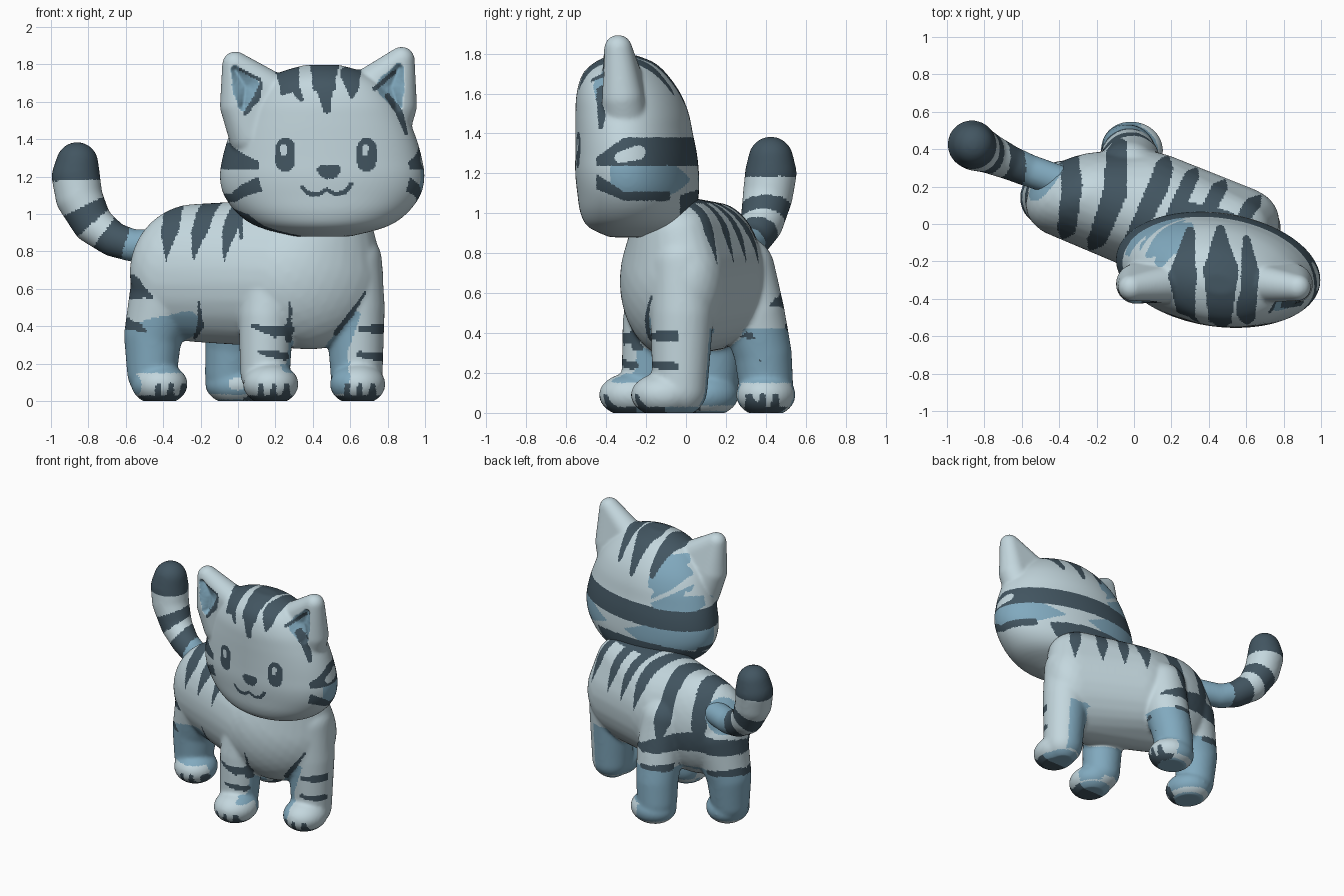
import bpy, bmesh, math
from mathutils import Matrix, Vector

if "Cube" in bpy.data.objects:
    bpy.data.objects.remove(bpy.data.objects["Cube"])

LIGHT, DARK, BLUE = 0, 1, 2
COLOURS = [("pale grey fur", (.55, .68, .73)),
           ("dark slate stripes", (.055, .092, .12)),
           ("blue grey fur", (.22, .4, .52))]


def make_material(name, rgb):
    mat = bpy.data.materials.new(name)
    mat.use_nodes = True
    mat.diffuse_color = (*rgb, 1)
    mat.node_tree.nodes["Principled BSDF"].inputs["Base Color"].default_value = (*rgb, 1)
    return mat


MATERIALS = [make_material(*c) for c in COLOURS]

# Evenly spread directions, used to round off the hulls
COUNT = 400
DIRS = []
for i in range(COUNT):
    h = 1 - (2 * i + 1) / COUNT
    a = i * math.pi * (3 - math.sqrt(5))
    s = math.sqrt(1 - h * h)
    DIRS.append(Vector((s * math.cos(a), s * math.sin(a), h)))


def hull(bm, blobs):
    """Convex skin around ellipsoids given as (centre, radii, turn)."""
    verts = []
    for centre, radii, turn in blobs:
        m = (Matrix.Translation(centre) @ Matrix.Rotation(math.radians(turn), 4, 'Z')
             @ Matrix.Diagonal((*radii, 1)))
        verts += [bm.verts.new(m @ d) for d in DIRS]
    bmesh.ops.convex_hull(bm, input=verts)


def ball(x, y, z, r):
    return (x, y, z), (r, r, r), 0


def limb(bm, balls):
    for a, b in zip(balls, balls[1:]):
        hull(bm, (ball(*a), ball(*b)))


def inside(u, v, points, scale=1):
    """Is (u, v) within a tapered stroke of (u, v, half width) points?"""
    for (u0, v0, w0), (u1, v1, w1) in zip(points, points[1:]):
        du, dv = u1 - u0, v1 - v0
        t = ((u - u0) * du + (v - v0) * dv) / (du * du + dv * dv)
        t = min(1, max(0, t))
        if math.hypot(u - u0 - t * du, v - v0 - t * dv) < scale * (w0 + t * (w1 - w0)):
            return True
    return False


# side: (axis u, axis v, facing axis, facing sign, least facing)
SIDES = {"front": (0, 2, 1, -1, .1), "back": (0, 2, 1, 1, .25),
         "left": (1, 2, 0, 1, .15), "right": (1, 2, 0, -1, .4),
         "top": (0, 1, 2, 1, .3)}


def finish(name, bm, voxel, rounds, rule, strokes=(), shape=None):
    """Fuse and soften the parts, then colour faces by rule and strokes."""
    mesh = bpy.data.meshes.new(name)
    bm.to_mesh(mesh)
    bm.free()
    obj = bpy.data.objects.new(name, mesh)
    bpy.context.collection.objects.link(obj)
    fuse = obj.modifiers.new("fuse", 'REMESH')
    fuse.mode = 'VOXEL'
    fuse.voxel_size = voxel
    soft = obj.modifiers.new("soften", 'SMOOTH')
    soft.factor = .5
    soft.iterations = rounds
    graph = bpy.context.evaluated_depsgraph_get()
    mesh = bpy.data.meshes.new_from_object(obj.evaluated_get(graph))
    obj.modifiers.clear()
    obj.data = mesh
    mesh.name = name
    for v in mesh.vertices:
        v.co.z = max(0, v.co.z)
        if shape:
            shape(v.co)
    mesh.materials.clear()
    for mat in MATERIALS:
        mesh.materials.append(mat)
    mesh.update()
    for f in mesh.polygons:
        c, n = tuple(f.center), tuple(f.normal)
        colour = rule(c, n)
        for side, paint, points in strokes:
            i, j, k, sign, least = SIDES[side]
            if n[k] * sign > least and inside(c[i], c[j], points):
                colour = paint
        f.material_index = colour
    mesh.shade_smooth()


# Torso and neck
bm = bmesh.new()
hull(bm, [((.39, -.06, .66), (.4, .255, .385), 18),
          ((.42, -.055, .89), (.31, .22, .2), 10),
          ((.1, .09, .69), (.36, .29, .37), -22),
          ((-.22, .15, .685), (.365, .23, .37), 12)])
# Legs and feet
limb(bm, [(.61, -.02, .75, .16), (.625, -.02, .5, .16), (.635, -.03, .12, .138)])
limb(bm, [(.19, -.1, .75, .18), (.15, -.17, .45, .148), (.145, -.19, .15, .133)])
limb(bm, [(-.37, .14, .64, .2), (-.455, .14, .35, .155), (-.46, .13, .15, .133)])
limb(bm, [(-.03, .28, .72, .165), (-.02, .335, .5, .16), (-.03, .385, .3, .145),
          (-.04, .4, .15, .137)])
for foot, turn in (((.64, -.11, .09), 0), ((.175, -.27, .09), 0),
                   ((-.42, .1, .09), 20), ((-.01, .4, .09), 80)):
    hull(bm, [(foot, (.149, .167, .112), turn)])

# Stripes over the back, seen from the top; they taper off down the flanks
BACK_STRIPES = [
    [(-.36, .45, .05), (-.33, .2, .055), (-.36, -.02, .05), (-.4, -.12, .04)],
    [(-.09, .46, .05), (-.1, .17, .065), (-.19, -.07, .05), (-.25, -.16, .04)],
    [(.21, .46, .04), (.13, .2, .055), (.01, -.05, .045), (-.08, -.22, .04)],
    [(.38, .38, .035), (.3, .24, .04), (.2, .02, .04)],
    [(.53, .3, .035), (.45, .18, .04), (.38, .04, .04)],
    [(.72, .2, .035), (.62, .09, .04), (.58, .02, .035)]]
TAIL_ROOT = Vector((-.5, .25, .84))


def body_rule(c, n):
    x, y, z = c
    if z > .55:
        if (TAIL_ROOT - Vector(c)).length < .135:
            return BLUE
        if z > 1.05 and x > .2 and y > -.05:
            return DARK
        low = .58 if y > .27 and x < .12 else .74
        fade = min(1, (z - low) / .16)
        return DARK if fade > 0 and n[2] > -.3 and any(
            inside(x, y, s, fade) for s in BACK_STRIPES) else LIGHT
    if x < y:  # hind legs: blue with pale toes
        toes = n[1] < -.2 and n[0] > -.7 if y < .26 else n[0] > .3
        if z < .15 and toes:
            return DARK if z < .03 else LIGHT
        return BLUE if z < .01 or (z < .42 and n[2] > -.6) else LIGHT
    if z < .03:  # front soles
        if y < (-.1 if x > .4 else -.25):
            return DARK
        return BLUE if n[2] < -.6 else LIGHT
    if z > .42 or n[2] < -.6 or y > .14:
        return LIGHT
    if x > .46:  # front legs: blue behind and inside
        return BLUE if n[0] < -.3 or (n[1] > .4 and n[0] < .4) else LIGHT
    hidden = n[1] > .2 or (z > .15 and n[0] > .35 and n[1] > -.5)
    return BLUE if hidden and x < .32 else LIGHT


FRONT_STRIPES = [
    [(0, 1.02, .025), (.02, .87, .008)],
    [(-.57, .62, .055), (-.46, .55, .008)],
    [(-.6, .42, .03), (-.49, .37, .008)],
    [(-.21, .53, .006), (-.2, .4, .018), (-.23, .34, .01)],
    [(.08, .4, .01), (.2, .37, .03), (.27, .38, .03)],
    [(.12, .26, .012), (.25, .24, .022)],
    [(.28, .53, .006), (.27, .33, .018)],
    [(.68, .58, .006), (.6, .46, .015), (.52, .36, .012)],
    [(.66, .385, .02), (.79, .385, .025)],
    [(.65, .25, .015), (.76, .235, .022)]]
REAR_STRIPES = [
    [(-.58, .6, .05), (-.3, .64, .075), (-.05, .58, .05), (.1, .54, .01)],
    [(-.58, .43, .025), (-.4, .41, .02)],
    [(-.16, .43, .025), (.02, .43, .015)]]
OUTER_STRIPES = [
    [(.02, .58, .04), (.3, .62, .06)],
    [(.02, .4, .025), (.25, .43, .025)]]

strokes = [("front", BLUE, [(-.46, .34, .1), (-.27, .41, .07)]),
           ("front", BLUE, [(.51, .13, .04), (.53, .28, .06), (.63, .46, .025)])]
for side, lines in (("front", FRONT_STRIPES), ("back", REAR_STRIPES),
                    ("right", OUTER_STRIPES), ("left", [[(.46, .56, .02), (.5, .53, .01)]])):
    strokes += [(side, DARK, line) for line in lines]
# Toe marks
for side, start in (("front", -.43), ("front", .12), ("front", .58), ("left", .31)):
    for i in range(3):
        u = start + i * .068
        strokes.append((side, DARK, [(u, .02, .018 + .004 * i), (u + .005, .085, .013)]))
finish("body", bm, .011, 16, body_rule, strokes)

# Tail
bm = bmesh.new()
limb(bm, [(-.4, .23, .84, .085), (-.56, .285, .83, .087), (-.67, .33, .865, .093),
          (-.78, .38, .95, .108), (-.85, .41, 1.09, .126), (-.867, .425, 1.2, .13),
          (-.86, .425, 1.272, .113)])


def tail_rule(c, n):
    angle = math.degrees(math.atan2(1.2 - c[2], -.5 - c[0]))
    for limit, colour in ((3, DARK), (26, LIGHT), (42, DARK), (54, LIGHT), (74, DARK)):
        if angle < limit:
            return colour
    return BLUE


finish("tail", bm, .012, 12, tail_rule)

# Head: stacked oval sections of (height, half width, front, back), splined
bm = bmesh.new()
SECTIONS = [(.88, .15, -.38, -.15), (.93, .34, -.485, -.02), (1, .45, -.525, .04),
            (1.1, .525, -.54, .06), (1.2, .547, -.55, .06), (1.3, .533, -.55, .05),
            (1.4, .505, -.55, .03), (1.5, .465, -.55, .01), (1.6, .41, -.545, -.03),
            (1.7, .32, -.515, -.1), (1.76, .22, -.45, -.17), (1.797, .09, -.37, -.27)]
keys = [Vector(s) for s in SECTIONS[:1] + SECTIONS + SECTIONS[-1:]]
levels = []
for a, b, c, d in zip(keys, keys[1:], keys[2:], keys[3:]):
    for t in (0, .25, .5, .75):
        levels.append(b + (c - a) * t / 2 + (a - b * 2.5 + c * 2 - d / 2) * t ** 2
                      + (b * 3 - a - c * 3 + d) * t ** 3 / 2)
rings = []
for z, rx, front, back in levels + keys[-1:]:
    ring = []
    for i in range(96):
        a = math.tau * i / 96
        dx = rx * math.cos(a)
        y = (front + back) / 2 + (back - front) / 2 * math.sin(a) - .1 * dx
        ring.append(bm.verts.new((.45 + dx, y, z)))
    rings.append(ring)
for low, high in zip(rings, rings[1:]):
    for i in range(96):
        j = (i + 1) % 96
        bm.faces.new((low[i], low[j], high[j], high[i]))
bm.faces.new(rings[0][::-1])
bm.faces.new(rings[-1])

# Ears
for s, lift in ((-1, 0), (1, .025)):
    hull(bm, [ball(.43 + s * .445, -.34, 1.8 + lift, .07),
              ball(.43 + s * .42, -.32, 1.58, .107),
              ball(.43 + s * .27, -.32, 1.67 + lift / 2, .1),
              ball(.43 + s * .36, -.3, 1.42, .12)])
EAR_HOLLOWS = [[(-.015, 1.77, .025), (.04, 1.68, .075), (.03, 1.58, .03)],
               [(.86, 1.78, .025), (.82, 1.68, .075), (.85, 1.58, .03)]]


def press_ears(co):
    # sink the inner ears a little, deepest in the middle
    if co.y < -.3 and co.z > 1.5:
        for points in EAR_HOLLOWS:
            co.y += .002 * sum(inside(co.x, co.z, points, k / 20) for k in range(1, 21))


def head_rule(c, n):
    x, y, z = c
    if z > 1.42:
        return LIGHT
    t = min(1, max(0, (y + .45) / .14))
    if y > -.45 and abs(z - 1.26 - .05 * t) < .02 + .05 * t:
        return DARK
    if -.45 < y < -.08 and abs(z - 1.16 + .075 * t) < .038 - .016 * t:
        return DARK
    if z < 1.01 + .3 * (y + .3) and y > (-.34 if x < .45 else -.03):
        return DARK
    cheek = .08 * min(1, 5 * (abs(x - .56) - .08))
    start = -.2 if x < .45 else -.38
    return BLUE if y > start and abs(z - 1.17) < cheek else LIGHT


strokes = [("front", BLUE, p) for p in EAR_HOLLOWS]
strokes += [("top", BLUE, [(.08, -.13, .05), (.22, -.1, .06)]),
            ("top", BLUE, [(.14, -.2, .03), (.28, -.02, .04)]),
            ("back", BLUE, [(0, 1.42, .05), (.22, 1.43, .06)]),
            ("back", BLUE, [(.13, 1.5, .07), (.22, 1.53, .06)]),
            ("back", LIGHT, [(.05, 1.57, .03), (.14, 1.5, .015), (.27, 1.42, .012)]),
            ("left", LIGHT, [(-.33, 1.28, .028), (-.24, 1.305, .037)])]
FACE = [  # ear edges, nose, mouth, forehead
    [(.01, 1.775, .008), (.115, 1.72, .01)],
    [(.125, 1.7, .01), (.1, 1.62, .018), (.04, 1.54, .012)],
    [(.73, 1.67, .012), (.84, 1.76, .01)],
    [(.8, 1.63, .015), (.86, 1.55, .02), (.9, 1.43, .01)],
    [(.45, 1.235, .026), (.525, 1.235, .026)],
    [(.465, 1.215, .025), (.51, 1.215, .025)],
    [(.345, 1.14, .012), (.38, 1.108, .012), (.43, 1.106, .012), (.475, 1.13, .01),
     (.52, 1.106, .012), (.57, 1.116, .012), (.605, 1.158, .012)],
    [(.27, 1.73, .04), (.34, 1.61, .012)],
    [(.45, 1.78, .065), (.475, 1.56, .022)],
    [(.585, 1.75, .04), (.61, 1.63, .012)]]
CROWN = [
    [(.28, -.49, .045), (.26, -.28, .075), (.3, -.04, .025)],
    [(.46, -.52, .06), (.465, -.25, .095), (.46, -.03, .025)],
    [(.61, -.49, .04), (.62, -.26, .05), (.6, -.08, .02)]]
strokes += [("front", DARK, p) for p in FACE] + [("top", DARK, p) for p in CROWN]
# Eyes with a pale glint
for x in (.252, .688):
    strokes += [("front", DARK, [(x, 1.28, .052), (x, 1.355, .052)]),
                ("front", LIGHT, [(x - .008, 1.325, .016), (x - .008, 1.355, .018)])]
finish("head", bm, .0085, 18, head_rule, strokes, press_ears)
